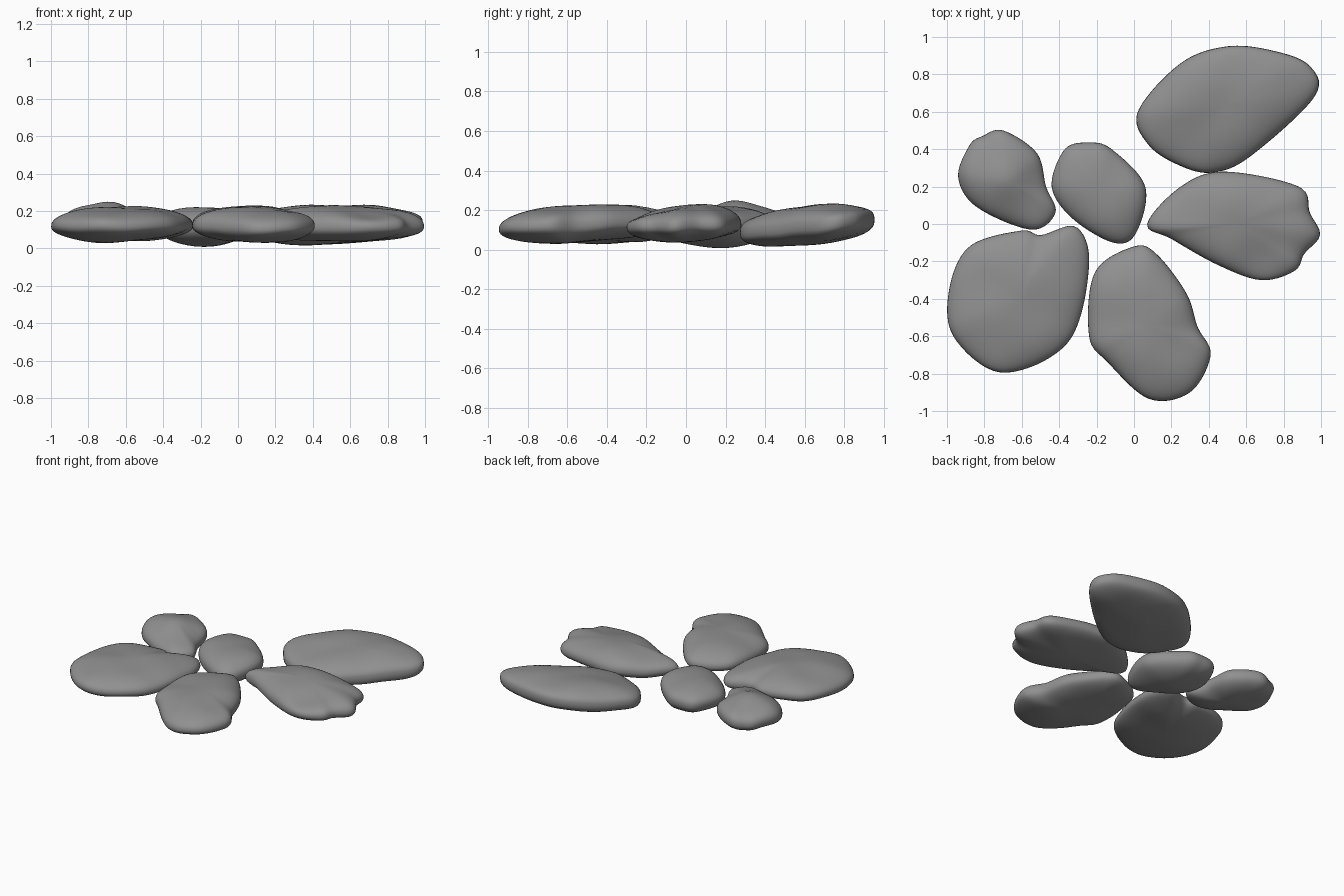
import bpy, bmesh, math
from mathutils import Vector, noise

if "Cube" in bpy.data.objects:
    bpy.data.objects.remove(bpy.data.objects["Cube"])

grey = bpy.data.materials.new("stone grey")
grey.diffuse_color = (0.28, 0.28, 0.28, 1)
grey.use_nodes = True
grey.node_tree.nodes["Principled BSDF"].inputs["Base Color"].default_value = grey.diffuse_color

N, RINGS = 96, 14


def smooth_loop(pts, n):
    """Closed Catmull-Rom curve through pts, evenly resampled to n points."""
    k, fine = len(pts), []
    for i in range(k):
        a, b, c, d = (Vector(pts[(i + j) % k]) for j in (-1, 0, 1, 2))
        for s in range(12):
            t = s / 12
            fine.append(0.5 * (2 * b + (c - a) * t + (2 * a - 5 * b + 4 * c - d) * t * t
                               + (3 * b - a - 3 * c + d) * t ** 3))
    fine.append(fine[0])
    lengths = [(fine[i + 1] - fine[i]).length for i in range(len(fine) - 1)]
    step, out, acc, i = sum(lengths) / n, [], 0, 0
    for j in range(n):
        while acc + lengths[i] < j * step:
            acc += lengths[i]
            i += 1
        out.append(fine[i].lerp(fine[i + 1], (j * step - acc) / lengths[i]))
    return out


def stone(name, outline, tilt=0.03, rough=0.014, bump=None, bottom=0.038, rim=0.125, top=0.23,
          full=0.85):
    """Flat pebble: rounded outline, domed above and below a rim plane tilted along y."""
    loop = smooth_loop(outline, N)
    c = sum(loop, Vector((0, 0))) / N

    def place(p, sign, dome):
        z = rim + tilt * (p.y - c.y)
        z += sign * dome * ((top - rim) if sign > 0 else (rim - bottom))
        z += rough * noise.noise(Vector((p.x * 4, p.y * 4, sign * 0.4 * dome + 3)))
        if bump and sign > 0:
            bx, by, amp, rad = bump
            z += dome * amp * math.exp(-((p.x - bx) ** 2 + (p.y - by) ** 2) / rad ** 2)
        return Vector((p.x, p.y, z))

    bm = bmesh.new()
    rings = []
    for k in range(-RINGS + 1, RINGS):
        t = math.pi / 2 * k / RINGS
        r, dome, sign = math.cos(t), abs(math.sin(t)) ** full, (1 if k >= 0 else -1)
        rings.append([bm.verts.new(place(c + (p - c) * r, sign, dome)) for p in loop])
    for lo, hi in zip(rings, rings[1:]):
        for i in range(N):
            j = (i + 1) % N
            bm.faces.new((lo[i], lo[j], hi[j], hi[i]))
    for ring, sign in ((rings[0], -1), (rings[-1], 1)):
        pole = bm.verts.new(place(c, sign, 1))
        for i in range(N):
            bm.faces.new((ring[i], ring[(i + 1) % N], pole))
    bmesh.ops.recalc_face_normals(bm, faces=bm.faces)
    for f in bm.faces:
        f.smooth = True
    me = bpy.data.meshes.new(name)
    bm.to_mesh(me)
    bm.free()
    me.materials.append(grey)
    ob = bpy.data.objects.new(name, me)
    bpy.context.collection.objects.link(ob)
    return ob


# Six flat stones laid around a small centre one
stone("back_right_stone",
      [(.5, .95), (.75, .925), (.94, .845), (.965, .68), (.62, .36), (.42, .275), (.25, .31),
       (.08, .42), (.02, .6), (.25, .86)], tilt=.1, bottom=.028, full=.7)
stone("right_stone",
      [(.07, 0), (.25, .2), (.48, .28), (.88, .2), (.94, .06), (.995, -.06), (.91, -.16),
       (.86, -.25), (.68, -.3), (.45, -.22), (.2, -.08)], bump=(.65, -.22, -.035, .14), top=.237)
stone("front_stone",
      [(0, -.12), (.12, -.16), (.28, -.37), (.34, -.55), (.41, -.7), (.3, -.9), (.08, -.935),
       (-.14, -.74), (-.24, -.6), (-.21, -.26)], top=.235)
stone("front_left_stone",
      [(-.6, -.035), (-.5, -.06), (-.31, -.015), (-.24, -.22), (-.35, -.63), (-.7, -.795),
       (-.96, -.61), (-.99, -.36), (-.88, -.12)], tilt=.01)
stone("back_left_stone",
      [(-.7, .5), (-.52, .38), (-.47, .2), (-.42, .06), (-.55, -.03), (-.84, .09), (-.94, .25),
       (-.88, .42), (-.81, .47)], rough=.025, bump=(-.66, .25, .03, .12))
stone("centre_stone",
      [(-.24, .435), (-.12, .4), (.06, .2), (.01, -.05), (-.11, -.1), (-.33, .03), (-.44, .2),
       (-.37, .4)], bottom=.015)

# Rest the group on the ground
stones = list(bpy.context.collection.objects)
low = min(v.co.z for o in stones for v in o.data.vertices)
for o in stones:
    for v in o.data.vertices:
        v.co.z -= low - 0.008
